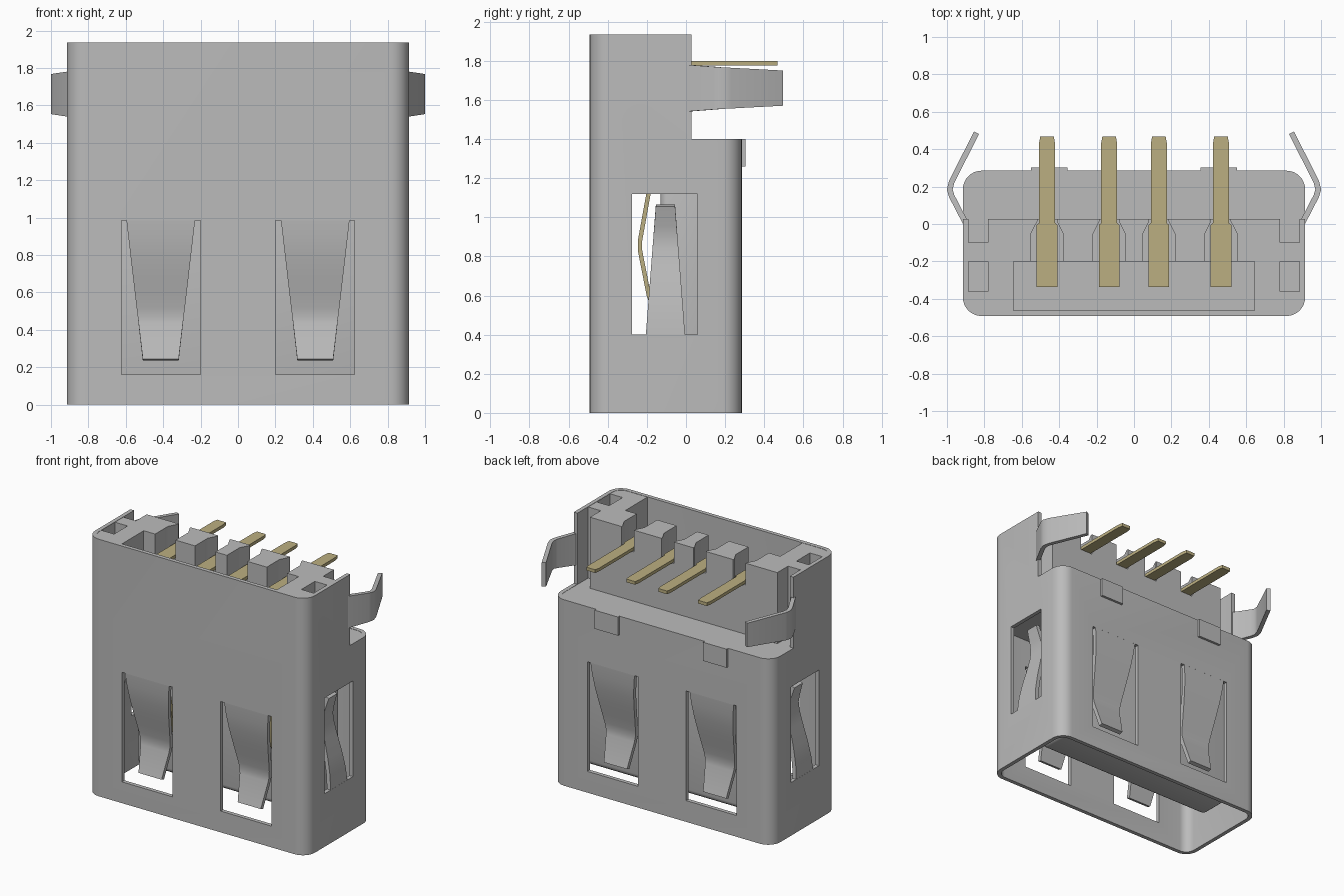
import bpy, bmesh, math
from mathutils import Vector

if "Cube" in bpy.data.objects:
    bpy.data.objects.remove(bpy.data.objects["Cube"])


def material(name, rgb):
    m = bpy.data.materials.new(name)
    m.use_nodes = True
    m.diffuse_color = (*rgb, 1)
    m.node_tree.nodes["Principled BSDF"].inputs["Base Color"].default_value = (*rgb, 1)
    return m


GREY = material("light grey", (0.5, 0.5, 0.5))
GOLD = material("contact gold", (0.5, 0.43, 0.22))


def finish(name, bm, mat):
    bmesh.ops.recalc_face_normals(bm, faces=bm.faces[:])
    me = bpy.data.meshes.new(name)
    bm.to_mesh(me)
    bm.free()
    me.materials.append(mat)
    ob = bpy.data.objects.new(name, me)
    bpy.context.collection.objects.link(ob)
    return ob


def activate(ob):
    bpy.ops.object.select_all(action='DESELECT')
    ob.select_set(True)
    bpy.context.view_layer.objects.active = ob


def smooth(ob):
    activate(ob)
    bpy.ops.object.shade_smooth_by_angle(angle=math.radians(30))


def prism(name, outline, z0, z1, mat=GREY):
    """Extrude an xy outline from z0 to z1."""
    bm = bmesh.new()
    face = bm.faces.new([bm.verts.new((x, y, z0)) for x, y in outline])
    ext = bmesh.ops.extrude_face_region(bm, geom=[face])
    verts = [v for v in ext["geom"] if isinstance(v, bmesh.types.BMVert)]
    bmesh.ops.translate(bm, verts=verts, vec=(0, 0, z1 - z0))
    return finish(name, bm, mat)


def box(name, x0, x1, y0, y1, z0, z1, mat=GREY):
    return prism(name, [(x0, y0), (x1, y0), (x1, y1), (x0, y1)], z0, z1, mat)


def rounded(hx, y0, y1, r, n=8):
    pts = []
    centres = [(hx - r, y1 - r), (r - hx, y1 - r), (r - hx, y0 + r), (hx - r, y0 + r)]
    for q, (cx, cy) in enumerate(centres):
        for i in range(n + 1):
            a = (q + i / n) * math.pi / 2
            pts.append((cx + r * math.cos(a), cy + r * math.sin(a)))
    return pts


def cut(ob, cutter):
    activate(ob)
    mod = ob.modifiers.new("cut", 'BOOLEAN')
    mod.operation = 'DIFFERENCE'
    mod.solver = 'EXACT'
    mod.object = cutter
    bpy.ops.object.modifier_apply(modifier=mod.name)
    bpy.data.objects.remove(cutter)


def ribbon(name, rows, thick, mat=GREY):
    """Sheet-metal strip through pairs of edge points."""
    bm = bmesh.new()
    pairs = [[bm.verts.new(p) for p in row] for row in rows]
    for (a, b), (c, d) in zip(pairs, pairs[1:]):
        bm.faces.new((a, b, d, c))
    ob = finish(name, bm, mat)
    mod = ob.modifiers.new("sheet", 'SOLIDIFY')
    mod.thickness = thick
    mod.offset = 0
    mod.use_even_offset = True
    activate(ob)
    bpy.ops.object.modifier_apply(modifier=mod.name)
    smooth(ob)
    return ob


W, Y0, Y1, TOP, LEDGE, T = 0.915, -0.492, 0.285, 1.935, 1.4, 0.03
STEP = 0.028
MID = (Y0 + Y1) / 2

# Metal shell: rounded tube with a stepped back
shell = prism("shell", rounded(W, Y0, Y1, 0.1), 0, TOP)
cut(shell, prism("bore", rounded(W - T, Y0 + T, Y1 - T, 0.07), -0.1, TOP + 0.1))
cut(shell, box("step", -1, 1, STEP, 1, LEDGE, 3))

# Windows behind the springs on all four sides
for s in (-1, 1):
    x0, x1 = sorted((s * 0.2, s * 0.622))
    cut(shell, box("window", x0, x1, -1, 1, 0.16, 0.985))
cut(shell, box("side_window", -2, 2, -0.275, 0.06, 0.4, 1.12))

# Insulator filling the upper shell
core = prism("insulator", rounded(W - T, Y0 + T, Y1 - T, 0.07), 1.2, TOP - 0.002)
cut(core, box("step", -1, 1, STEP, 1, LEDGE - 0.002, 3))
cut(core, box("cavity", -0.645, 0.645, -0.5, -0.2, 1.45, 3))
for s in (-1, 1):
    x0, x1 = sorted((s * 0.78, s * 0.95))
    cut(core, box("notch", x0, x1, -0.1, 0.2, LEDGE - 0.002, 3))
    x0, x1 = sorted((s * 0.78, s * 0.884))
    cut(core, box("pocket", x0, x1, -0.36, -0.2, 1.6, 3))

PINS = (-0.465, -0.133, 0.133, 0.465)
for x in PINS:
    half = [(0.085, -0.25), (0.085, -0.05), (0.052, 0.015), (0.052, 0.1)]
    slot = [(x + a, y) for a, y in half] + [(x - a, y) for a, y in reversed(half)]
    cut(core, prism("slot", slot, 1.77, 3))

# Pressed dimples on both sides
for s in (-1, 1):
    bm = bmesh.new()
    bmesh.ops.create_cone(bm, cap_ends=True, segments=32, radius1=0.022,
                          radius2=0.122, depth=0.036)
    for v in bm.verts:
        x, y, z = v.co
        v.co = Vector((s * (W - 0.01 + z), y - 0.225, x + 1.465))
    cut(shell, finish("dimple", bm, GREY))
smooth(shell)
smooth(core)

# Tongue carrying the contacts
tongue = box("tongue", -0.76, 0.76, -0.13, 0.13, 0.12, 1.22)
bev = tongue.modifiers.new("round", 'BEVEL')
bev.width = 0.04
bev.segments = 4
activate(tongue)
bpy.ops.object.modifier_apply(modifier=bev.name)
smooth(tongue)

# Pins: bent solder tail on top, sprung contact below
for i, x in enumerate(PINS):
    def strip(path):
        return [((x - h, y, z), (x + h, y, z)) for h, y, z in path]
    ribbon(f"pin_{i + 1}", strip([(0.036, 0.468, 1.787), (0.043, 0.43, 1.787),
                                  (0.043, 0.005, 1.787), (0.055, -0.005, 1.787),
                                  (0.055, -0.325, 1.787), (0.055, -0.325, 1.42)]),
           0.024, GOLD)
    ribbon(f"contact_{i + 1}", strip([(0.055, -0.19, 1.23), (0.055, -0.19, 1.13),
                                      (0.055, -0.235, 0.88), (0.055, -0.235, 0.83),
                                      (0.055, -0.19, 0.6), (0.055, -0.13, 0.45)]),
           0.022, GOLD)

# Front and back retention springs: depth below the wall at each height
SPRING = [(0.99, 0), (0.9, 0.006), (0.8, 0.022), (0.7, 0.045), (0.6, 0.07),
          (0.52, 0.09), (0.47, 0.097), (0.43, 0.092), (0.24, 0.035)]
for face, side in (("front", -1), ("back", 1)):
    for end, s in (("right", -1), ("left", 1)):
        rows = []
        for z, d in SPRING:
            h = 0.096 + (z - 0.24) * 0.117
            y = MID + side * ((Y1 - Y0) / 2 - T / 2 - d)
            rows.append(((s * 0.413 - h, y, z), (s * 0.413 + h, y, z)))
        ribbon(f"{face}_spring_{end}", rows, T)

for end, s in (("right", -1), ("left", 1)):
    # Side springs rising from the bottom of each side window
    rows = []
    for z, d in [(0.39, 0), (0.5, 0.01), (0.62, 0.035), (0.75, 0.07),
                 (0.84, 0.09), (0.9, 0.093), (0.96, 0.08), (1.06, 0.05)]:
        h = 0.1 - (z - 0.4) * 0.077
        x = s * (W - T / 2 - d)
        rows.append(((x, -0.105 - h, z), (x, -0.105 + h, z)))
    ribbon(f"side_spring_{end}", rows, T)

    # Bent board-lock arms
    arm = [(0.9, 0.005, 0.12), (0.975, 0.15, 0.109), (0.985, 0.185, 0.106),
           (0.975, 0.225, 0.104), (0.842, 0.488, 0.09)]
    ribbon(f"lock_arm_{end}", [((s * x, y, 1.66 - h), (s * x, y, 1.66 + h))
                               for x, y, h in arm], T)

    # Folded tabs on the back
    x0, x1 = sorted((s * 0.355, s * 0.55))
    box(f"back_tab_{end}", x0, x1, Y1 - 0.01, 0.303, 1.26, LEDGE)
